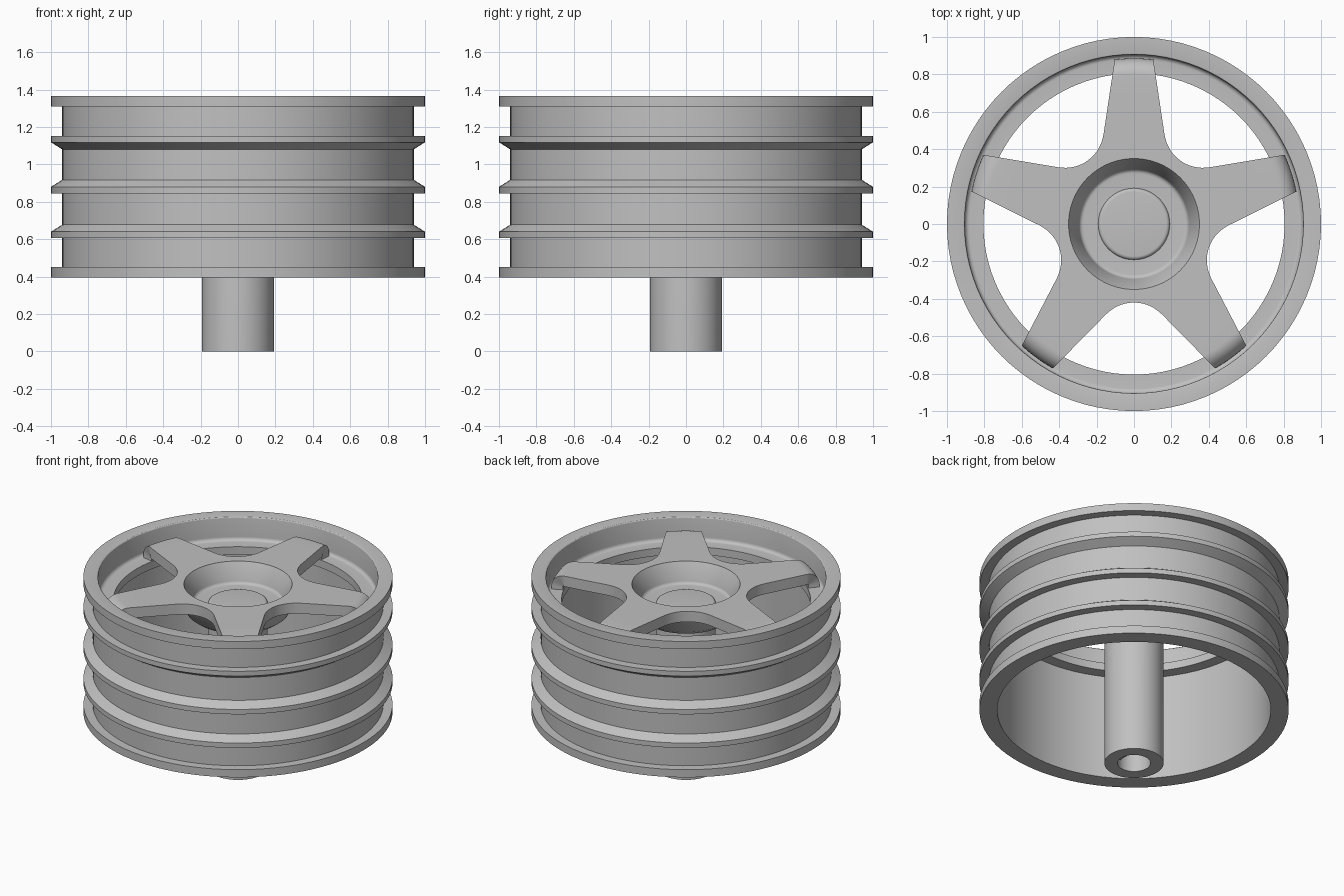
import bpy, bmesh
from math import sin, cos, acos, pi, radians

cube = bpy.data.objects.get("Cube")
if cube:
    bpy.data.objects.remove(cube)

GREY = (0.53, 0.53, 0.53, 1)
mat = bpy.data.materials.new("plain grey")
mat.use_nodes = True
mat.diffuse_color = GREY
bsdf = mat.node_tree.nodes["Principled BSDF"]
bsdf.inputs["Base Color"].default_value = GREY
bsdf.inputs["Roughness"].default_value = 0.6


def make(name, bm):
    bmesh.ops.remove_doubles(bm, verts=bm.verts, dist=1e-4)
    bmesh.ops.recalc_face_normals(bm, faces=bm.faces)
    mesh = bpy.data.meshes.new(name)
    bm.to_mesh(mesh)
    bm.free()
    mesh.materials.append(mat)
    ob = bpy.data.objects.new(name, mesh)
    bpy.context.collection.objects.link(ob)
    return ob


def smooth(ob):
    bpy.ops.object.select_all(action="DESELECT")
    ob.select_set(True)
    bpy.context.view_layer.objects.active = ob
    bpy.ops.object.shade_smooth_by_angle(angle=radians(28))


def lathe(name, profile, closed=True, n=96):
    bm = bmesh.new()
    verts = [bm.verts.new((r, 0, z)) for r, z in profile]
    pairs = list(zip(verts, verts[1:] + verts[:1] if closed else verts[1:]))
    edges = [bm.edges.new(p) for p in pairs]
    bmesh.ops.spin(bm, geom=verts + edges, cent=(0, 0, 0), axis=(0, 0, 1),
                   angle=2 * pi, steps=n, use_merge=False)
    ob = make(name, bm)
    smooth(ob)
    return ob


def arc(cx, cz, rad, a0, a1, n=6):
    return [(cx + rad * cos(radians(a0 + (a1 - a0) * i / n)),
             cz + rad * sin(radians(a0 + (a1 - a0) * i / n))) for i in range(n + 1)]


# Rim barrel: flanges, two ribs sloped above, one sloped below, inner ledge
OUT, BASE = 1.0, 0.94
rim = [(0.885, 0.395), (OUT, 0.395), (OUT, 0.45), (BASE, 0.45)]
for z in (0.605, 0.845):
    rim += [(BASE, z), (OUT, z), (OUT, z + 0.035), (BASE, z + 0.072)]
rim += [(BASE, 1.08), (OUT, 1.118), (OUT, 1.152), (BASE, 1.152),
        (BASE, 1.31), (OUT, 1.31), (OUT, 1.365)]
rim += arc(0.915, 1.355, 0.01, 90, 180, 3)
rim += arc(0.88, 1.225, 0.025, 0, -90)
rim += [(0.805, 1.2), (0.805, 1.145), (0.885, 1.145)]
lathe("rim", rim)

# Centre dish with sloped wall
dish = [(0.365, 1.308), (0.35, 1.308)] + arc(0.27, 1.2, 0.025, 0, -90)
dish += [(0.15, 1.175), (0.15, 1.09), (0.29, 1.09), (0.33, 1.12), (0.39, 1.24)]
lathe("hub_dish", dish)

# Axle post with rounded cap and bore
post = [(0, 0.5), (0.107, 0.5), (0.107, 0), (0.192, 0)]
post += arc(0.172, 1.17, 0.02, 0, 90) + [(0, 1.19)]
lathe("axle_post", post, closed=False, n=64)

# Flat key inside the bore
bm = bmesh.new()
bmesh.ops.create_cube(bm, size=1)
for v in bm.verts:
    v.co = (0.08 + v.co.x * 0.08, v.co.y * 0.18, 0.28 + v.co.z * 0.46)
make("bore_key", bm)


# Five-spoke star: half angle of a spoke at radius r, valley fillet then tapered edge
def half_angle(r, depth=0.42, fillet=0.206):
    d = depth + fillet
    if r <= depth:
        gap = 0
    elif r < 0.504:
        gap = acos(min(1, (r * r + d * d - fillet * fillet) / (2 * r * d)))
    else:
        gap = acos(0.232 / r) - radians(45.5)
    return pi / 5 - gap


TOP = 1.31
stations = [(r, TOP) for r in (0.35, 0.385, 0.42, 0.4205, 0.422, 0.425, 0.43, 0.437,
                               0.446, 0.457, 0.47, 0.486, 0.504, 0.6, 0.7)]
stations += arc(0.795, TOP - 0.09, 0.09, 90, 0, 10) + [(0.885, 1.197)]
CELLS = 20
bm = bmesh.new()
for k in range(5):
    mid = pi / 2 + k * 2 * pi / 5
    rows = []
    for r, z in stations:
        h = half_angle(r)
        angles = [mid + h * (2 * i / CELLS - 1) for i in range(CELLS + 1)]
        rows.append([bm.verts.new((r * cos(a), r * sin(a), z)) for a in angles])
    for lo, hi in zip(rows, rows[1:]):
        for i in range(CELLS):
            bm.faces.new((lo[i], hi[i], hi[i + 1], lo[i + 1]))
star = make("spoke_star", bm)
if star.data.polygons[0].normal.z < 0:
    star.data.flip_normals()
solid = star.modifiers.new("thickness", "SOLIDIFY")
solid.thickness = 0.075
solid.offset = -1
bpy.context.view_layer.objects.active = star
star.select_set(True)
bpy.ops.object.modifier_apply(modifier=solid.name)
smooth(star)
